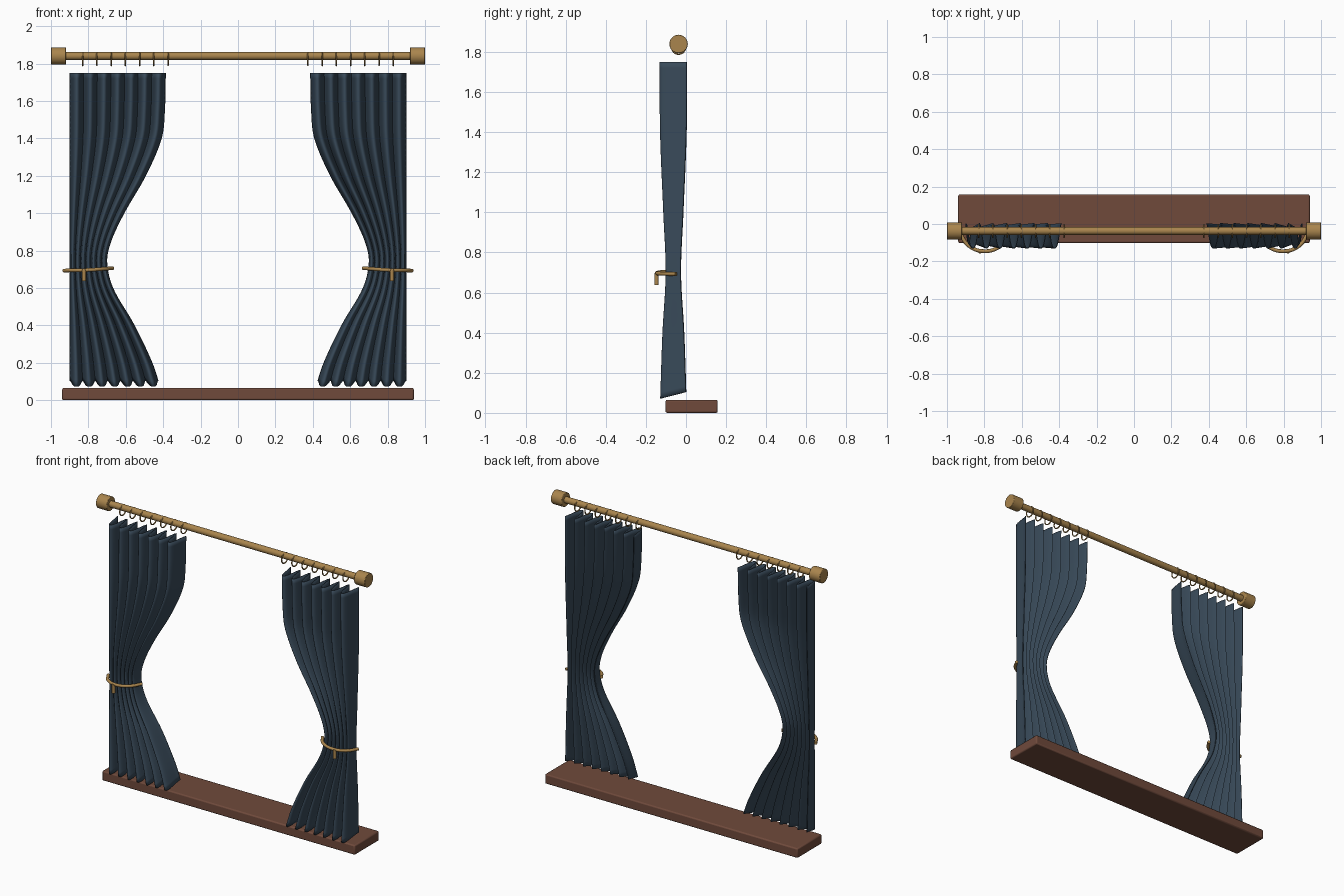
import bpy, bmesh, math
from mathutils import Vector

cube = bpy.data.objects.get("Cube")
if cube:
    bpy.data.objects.remove(cube, do_unlink=True)


def material(name, rgb):
    m = bpy.data.materials.new(name)
    m.use_nodes = True
    m.diffuse_color = (*rgb, 1)
    m.node_tree.nodes["Principled BSDF"].inputs["Base Color"].default_value = (*rgb, 1)
    return m


FABRIC = material("navy fabric", (0.04, 0.068, 0.10))
BRASS = material("brass", (0.40, 0.235, 0.075))
WOOD = material("brown wood", (0.16, 0.068, 0.044))


def finish(ob, name, mat, angle=40):
    ob.name = name
    ob.data.materials.append(mat)
    bpy.ops.object.select_all(action="DESELECT")
    ob.select_set(True)
    bpy.context.view_layer.objects.active = ob
    bpy.ops.object.shade_smooth_by_angle(angle=math.radians(angle))
    return ob


def bevel(ob, width, segments=2):
    mod = ob.modifiers.new("Bevel", "BEVEL")
    mod.width, mod.segments = width, segments


def cylinder(name, radius, length, loc, mat, along_x=True, sides=24):
    rot = (0, math.pi / 2, 0) if along_x else (0, 0, 0)
    bpy.ops.mesh.primitive_cylinder_add(vertices=sides, radius=radius, depth=length,
                                        location=loc, rotation=rot)
    return finish(bpy.context.object, name, mat)


def smooth_lookup(points, z):
    """Catmull-Rom interpolation of (z, value) points."""
    for i in range(len(points) - 1):
        (z0, a), (z1, b) = points[i], points[i + 1]
        if z <= z1 or i == len(points) - 2:
            zp, p = points[max(i - 1, 0)]
            zn, n = points[min(i + 2, len(points) - 1)]
            h = z1 - z0
            t = (z - z0) / h
            ma, mb = (b - p) / (z1 - zp) * h, (n - a) / (zn - z0) * h
            return ((2*t**3 - 3*t**2 + 1) * a + (t**3 - 2*t**2 + t) * ma
                    + (3*t**2 - 2*t**3) * b + (t**3 - t**2) * mb)


# Curtain outline: inner edge position and fold depth by height
INNER = [(0.08, 0.42), (0.2, 0.46), (0.4, 0.555), (0.6, 0.67), (0.74, 0.702),
         (0.85, 0.68), (1.0, 0.61), (1.2, 0.495), (1.4, 0.41), (1.55, 0.393), (1.75, 0.388)]
DEPTH = [(0.08, 0.063), (0.4, 0.052), (0.7, 0.036), (1.0, 0.048), (1.4, 0.064), (1.75, 0.066)]
OUTER, TOP, HEM, FOLDS = 0.898, 1.75, 0.088, 7


def curtain(name, side):
    cols, rows = FOLDS * 16, 56
    bm = bmesh.new()
    grid = []
    for r in range(rows + 1):
        line = []
        for c in range(cols + 1):
            u = c / cols
            phase = 2 * math.pi * FOLDS * u
            wave = math.cos(phase + 0.5 * math.sin(phase))
            hem = HEM + 0.016 * wave
            z = hem + (TOP - hem) * r / rows
            x = OUTER + (smooth_lookup(INNER, z) - OUTER) * u
            y = -0.063 + smooth_lookup(DEPTH, z) * wave
            line.append(bm.verts.new((side * x, y, z)))
        grid.append(line)
    for r in range(rows):
        for c in range(cols):
            bm.faces.new((grid[r][c], grid[r][c + 1], grid[r + 1][c + 1], grid[r + 1][c]))
    if side > 0:
        bmesh.ops.reverse_faces(bm, faces=bm.faces[:])
    me = bpy.data.meshes.new(name)
    bm.to_mesh(me)
    bm.free()
    ob = bpy.data.objects.new(name, me)
    bpy.context.collection.objects.link(ob)
    finish(ob, name, FABRIC, 60)
    mod = ob.modifiers.new("Thickness", "SOLIDIFY")
    mod.thickness, mod.offset = 0.005, 0


def tieback(name, side):
    cu = bpy.data.curves.new(name, "CURVE")
    cu.dimensions = "3D"
    cu.bevel_depth, cu.bevel_resolution, cu.resolution_u = 0.01, 3, 10
    cu.use_fill_caps = True
    path = [(0.93, -0.05, 0.693), (0.885, -0.115, 0.694), (0.805, -0.145, 0.696),
            (0.72, -0.122, 0.702), (0.67, -0.06, 0.706)]
    sp = cu.splines.new("BEZIER")
    sp.bezier_points.add(len(path) - 1)
    for bp, (x, y, z) in zip(sp.bezier_points, path):
        bp.co = Vector((side * x, y, z))
        bp.handle_left_type = bp.handle_right_type = "AUTO"
    ob = bpy.data.objects.new(name, cu)
    bpy.context.collection.objects.link(ob)
    cu.materials.append(BRASS)


# Sill
bpy.ops.mesh.primitive_cube_add(size=1, location=(0, 0.028, 0.0325))
sill = bpy.context.object
sill.scale = (1.88, 0.26, 0.065)
bpy.ops.object.transform_apply(location=False, rotation=False, scale=True)
finish(sill, "window_sill", WOOD)
bevel(sill, 0.008)

# Rod
ROD_Y, ROD_Z = -0.037, 1.84
cylinder("curtain_rod", 0.021, 1.9, (0, ROD_Y, ROD_Z), BRASS)

# Matching parts on each side
for word, side in (("left", 1), ("right", -1)):
    end = cylinder(f"{word}_rod_end", 0.046, 0.08, (side * 0.96, ROD_Y, ROD_Z), BRASS)
    bevel(end, 0.003)
    for i in range(FOLDS):
        bpy.ops.mesh.primitive_torus_add(
            major_radius=0.034, minor_radius=0.004, major_segments=24, minor_segments=8,
            location=(side * (0.374 + 0.076 * i), ROD_Y, 1.823), rotation=(0, math.pi / 2, 0))
        finish(bpy.context.object, f"{word}_ring_{i + 1}", BRASS)
    curtain(f"{word}_curtain", side)
    tieback(f"{word}_tieback", side)
    cylinder(f"{word}_tieback_tassel", 0.011, 0.06, (side * 0.823, -0.147, 0.668), BRASS, False, 12)
